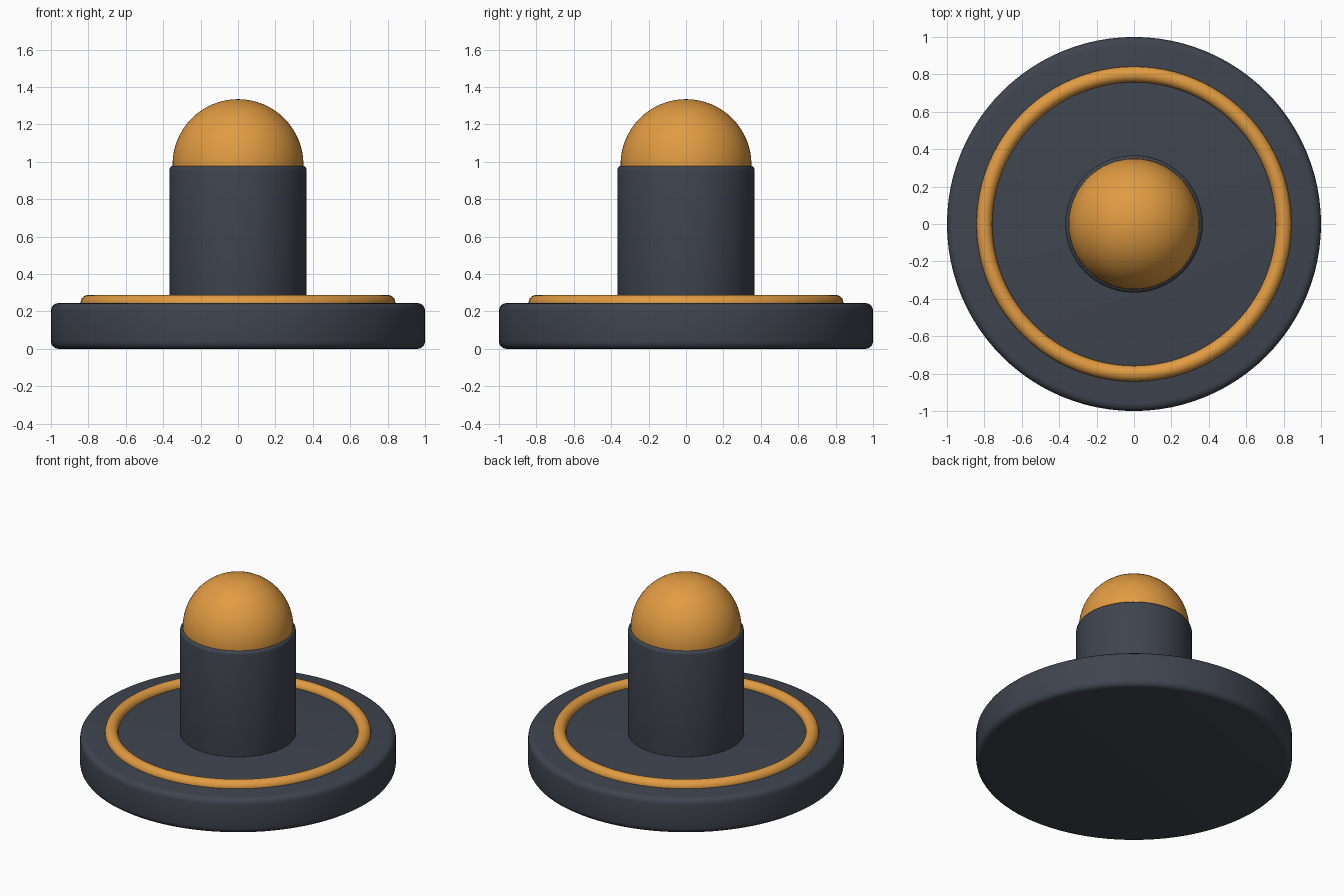
import bpy
import math

cube = bpy.data.objects.get("Cube")
if cube:
    bpy.data.objects.remove(cube, do_unlink=True)


def make_material(name, color):
    mat = bpy.data.materials.new(name)
    mat.use_nodes = True
    mat.diffuse_color = color
    mat.node_tree.nodes["Principled BSDF"].inputs["Base Color"].default_value = color
    return mat


def finish(name, mat):
    obj = bpy.context.object
    obj.name = name
    obj.data.materials.append(mat)
    bpy.ops.object.shade_smooth_by_angle(angle=math.radians(35))
    return obj


def rounded_disc(name, radius, bottom, top, bevel, mat):
    """Upright cylinder with softly rounded rims."""
    bpy.ops.mesh.primitive_cylinder_add(
        vertices=96, radius=radius, depth=top - bottom,
        location=(0, 0, (bottom + top) / 2))
    obj = bpy.context.object
    mod = obj.modifiers.new("rounded_rims", "BEVEL")
    mod.width = bevel
    mod.segments = 4
    mod.limit_method = "ANGLE"
    mod.angle_limit = math.radians(40)
    bpy.ops.object.modifier_apply(modifier=mod.name)
    return finish(name, mat)


slate = make_material("dark slate", (0.05, 0.058, 0.077, 1))
amber = make_material("amber orange", (0.75, 0.33, 0.055, 1))

# Wide base and the upright handle
rounded_disc("base", 1.0, 0.0, 0.245, 0.04, slate)
rounded_disc("handle", 0.367, 0.2, 0.98, 0.025, slate)

# Ring half sunk into the top of the base
bpy.ops.mesh.primitive_torus_add(
    major_radius=0.8, minor_radius=0.042, major_segments=96,
    minor_segments=20, location=(0, 0, 0.246))
finish("trim_ring", amber)

# Ball seated in the top of the handle
bpy.ops.mesh.primitive_uv_sphere_add(
    segments=64, ring_count=32, radius=0.35, location=(0, 0, 0.985))
finish("dome_cap", amber)
